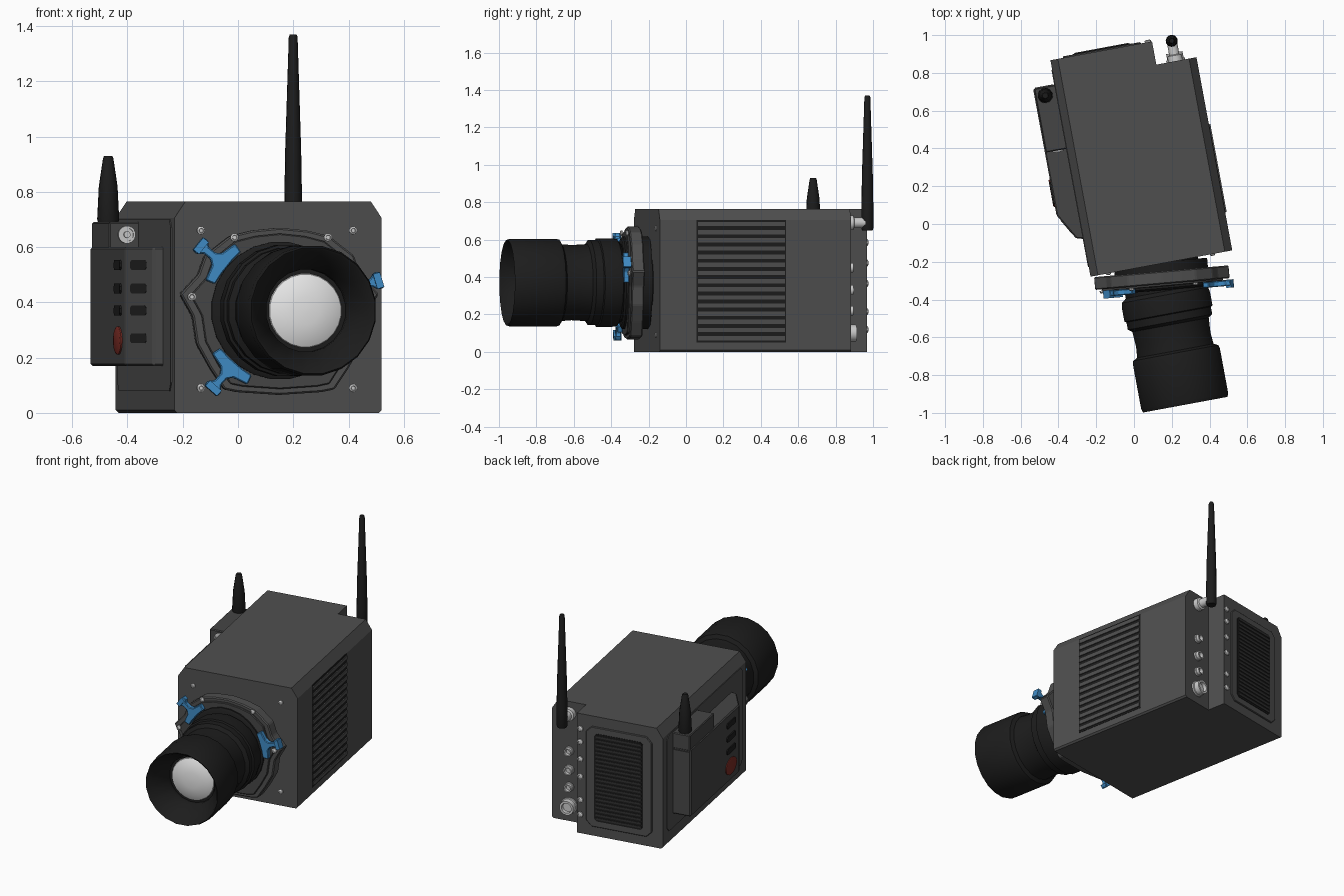
import bpy, bmesh, math
from mathutils import Matrix, Vector

if "Cube" in bpy.data.objects:
    bpy.data.objects.remove(bpy.data.objects["Cube"])


def material(name, *rgb):
    m = bpy.data.materials.new(name)
    m.use_nodes = True
    m.diffuse_color = (*rgb, 1)
    bsdf = m.node_tree.nodes["Principled BSDF"]
    bsdf.inputs["Base Color"].default_value = (*rgb, 1)
    bsdf.inputs["Roughness"].default_value = 0.6
    return m


GREY = material("body grey", .078, .078, .078)
BOX = material("module grey", .06, .06, .06)
SLAT = material("dark slat", .03, .03, .03)
BLACK = material("rubber black", .012, .012, .012)
SILVER = material("silver", .6, .6, .6)
GLASS = material("glass white", .8, .8, .8)
BLUE = material("clamp blue", .05, .26, .56)
RED = material("button red", .2, .025, .018)

# The whole camera is turned a little about the vertical axis
TURN = Matrix.Rotation(math.radians(10.5), 4, "Z")


def facing(angle, x, y, z, base=TURN):
    """Frame whose -y axis points out of a face turned by angle."""
    return base @ Matrix.Translation((x, y, z)) @ Matrix.Rotation(math.radians(angle), 4, "Z")


def finish(name, bm, mat, frame, smooth=False):
    bmesh.ops.recalc_face_normals(bm, faces=bm.faces)
    bm.transform(frame)
    me = bpy.data.meshes.new(name)
    bm.to_mesh(me)
    bm.free()
    me.materials.append(mat)
    ob = bpy.data.objects.new(name, me)
    bpy.context.collection.objects.link(ob)
    if smooth:
        bpy.ops.object.select_all(action="DESELECT")
        ob.select_set(True)
        bpy.context.view_layer.objects.active = ob
        bpy.ops.object.shade_smooth_by_angle(angle=math.radians(35))
    return ob


def prism(name, pts, a, b, mat, axis="y", frame=TURN, bevel=0):
    """Outline extruded along an axis from a to b."""
    place = {"x": lambda p, t: (t, p[0], p[1]),
             "y": lambda p, t: (p[0], t, p[1]),
             "z": lambda p, t: (p[0], p[1], t)}[axis]
    bm = bmesh.new()
    ends = [[bm.verts.new(place(p, t)) for p in pts] for t in (a, b)]
    for ring in ends:
        bm.faces.new(ring)
    for i in range(len(pts)):
        j = (i + 1) % len(pts)
        bm.faces.new((ends[0][i], ends[0][j], ends[1][j], ends[1][i]))
    if bevel:
        bmesh.ops.recalc_face_normals(bm, faces=bm.faces)
        bmesh.ops.bevel(bm, geom=bm.edges[:], offset=bevel, segments=1, affect="EDGES")
    return finish(name, bm, mat, frame)


def rect(w, h, cut=0):
    """Centred rectangle of half sizes w, h with optional cut corners."""
    if not cut:
        return [(-w, -h), (w, -h), (w, h), (-w, h)]
    return [(-w + cut, -h), (w - cut, -h), (w, -h + cut), (w, h - cut),
            (w - cut, h), (-w + cut, h), (-w, h - cut), (-w, -h + cut)]


def lathe(name, profile, mat, frame, n=16, upright=False):
    """Turned part: (radius, distance) pairs along -y, or along z."""
    bm = bmesh.new()
    rings = []
    for r, t in profile:
        ring = []
        for k in range(n):
            a = math.tau * (k + .5) / n
            c, s = r * math.cos(a), r * math.sin(a)
            ring.append(bm.verts.new((c, s, t) if upright else (c, -t, s)))
        rings.append(ring)
    for p, q in zip(rings, rings[1:]):
        for k in range(n):
            bm.faces.new((p[k], p[(k + 1) % n], q[(k + 1) % n], q[k]))
    bm.faces.new(rings[0])
    bm.faces.new(rings[-1])
    return finish(name, bm, mat, frame, smooth=True)


def screw(name, frame, r=.014):
    lathe(name, [(r, -.005), (r, .005), (r * .6, .009), (r * .5, .006)], SILVER, frame, 10)


# Body with chamfered top edges, and a rear block that leaves a corner notch
L, R, H = -.277, .486, .765
left_side = [(L + .04, H), (L, .705), (L, .01), (L + .01, 0)]
prism("body", left_side + [(R - .01, 0), (R, .01), (R, .705), (R - .04, H)], -.232, .808, GREY)
prism("rear_block", left_side + [(.27, 0), (.27, H)], .808, .933, GREY)
prism("left_panel", rect(.53, .31, .03), -.004, .002, GREY, frame=facing(-90, L, .35, .39))

# Side vent
vent = facing(90, R, .21, .378)
prism("side_vent", rect(.242, .328), -.002, .01, BLACK, frame=vent)
rows = 15
for i in range(rows):
    z = -.305 + i * .61 / (rows - 1)
    prism(f"side_slat_{i}", [(q, z + w) for q, w in rect(.236, .0115)], -.008, 0, GREY, frame=vent)

# Rear vent in a raised frame
back = facing(180, 0, .933, .38)
prism("rear_frame", rect(.21, .32, .035), -.008, .01, GREY, frame=back, bevel=.004)
prism("rear_vent", rect(.155, .28, .015), -.011, 0, BLACK, frame=back)
for i in range(22):
    z = -.262 + i * .025
    prism(f"rear_slat_{i}", [(q, z + w) for q, w in rect(.145, .006)], -.015, 0, SLAT, frame=back)

# Rear screws and connectors
for i, z in enumerate((.67, .585, .475, .365, .215, .12)):
    screw(f"rear_screw_{i}", facing(180, .248, .936, z), .018)
for i, (z, r, d) in enumerate(((.45, .025, .03), (.33, .027, .03), (.22, .025, .03), (.10, .045, .045))):
    lathe(f"connector_{i}", [(r * 1.15, -.01), (r * 1.15, .01), (r, .012), (r, d), (r * .7, d), (r * .65, d - .02)],
          SILVER, facing(180, .375, .808, z), 14)
lathe("antenna_socket", [(.04, -.01), (.04, .03), (.028, .035), (.028, .1)], SILVER, facing(180, .373, .808, .69), 12)

# Antennas
lathe("tall_antenna", [(.028, .65), (.032, .66), (.032, .78), (.029, .95), (.016, 1.36), (.012, 1.37)],
      BLACK, facing(0, .373, .917, 0), 12, True)
lathe("short_antenna", [(.034, .68), (.04, .70), (.034, .82), (.019, .92), (.015, .93)],
      BLACK, facing(0, -.338, .754, 0), 12, True)

# Side module with angled front
module = [(-.27, .80), (-.395, .80), (-.395, .12), (-.315, -.02), (-.27, -.03)]
prism("module_lower", module, .17, .60, BOX, "z", bevel=.007)
prism("module_upper", [(-.27, .80), (-.39, .80), (-.39, .457), (-.27, .457)], .59, .69, BOX, "z", bevel=.005)
prism("module_rear_cover", rect(.05, .20), -.005, .01, BOX, frame=facing(180, -.335, .80, .385))
lathe("module_socket", [(.032, -.01), (.032, .008), (.024, .008), (.024, .003), (.012, .003), (.012, .012)],
      SILVER, facing(0, -.325, .457, .645), 16)

# Module buttons
for i, z in enumerate((.535, .45, .37, .27)):
    prism(f"front_button_{i}", rect(.046, .018, .009), -.007, .01, BLACK,
          frame=facing(-60.2, -.352, .056, z))
    if i < 3:
        prism(f"side_button_{i}", rect(.06, .018, .01), -.007, .01, BLACK, frame=facing(-90, -.395, .24, z))
lathe("red_button", [(1, -.01), (1, .005), (.9, .008)], RED,
      facing(-90, -.395, .24, .262) @ Matrix.Diagonal((.075, 1, .052, 1)), 20)

# Lens barrel, hood and glass
lens = facing(0, .093, 0, .37)
lathe("lens_barrel", [(.21, .22), (.21, .38), (.235, .40), (.24, .43), (.24, .50), (.23, .505), (.23, .545),
                      (.208, .56), (.203, .64), (.208, .70), (.232, .712), (.237, .73), (.237, .97), (.23, .99),
                      (.222, .985), (.15, .86), (.15, .83)], BLACK, lens, 20)
lathe("lens_glass", [(.14, .82), (.132, .835), (.10, .85), (.05, .858), (.01, .86)], GLASS, lens, 24)

# Scalloped mount flange, set at a slight angle to the body
mount = facing(5, .148, -.29, .37, Matrix.Identity(4))
half = [(0, .30), (-.10, .29), (-.18, .27), (-.27, .20), (-.295, .13), (-.36, .06),
        (-.315, -.02), (-.30, -.12), (-.25, -.21), (-.20, -.285), (-.15, -.295), (0, -.305)]
outline = half + [(-x, z) for x, z in half[-2:0:-1]]
prism("mount_flange", outline, -.028, .04, GREY, frame=mount, bevel=.006)
prism("flange_step", [(x * .9, z * .93) for x, z in outline], -.04, 0, BOX, frame=mount, bevel=.004)
lathe("mount_collar", [(.25, -.09), (.25, .05), (.235, .06)], BLACK, mount, 24)

# Flange and body screws
for i, (x, z) in enumerate(((-.165, .275), (.175, .275), (-.32, .06), (.32, .06))):
    screw(f"flange_screw_{i}", mount @ Matrix.Translation((x, -.04, z - .01)), .015)
for i, (x, z) in enumerate(((-.18, .66), (.38, .66), (.38, .09), (-.18, .09))):
    screw(f"body_screw_{i}", facing(0, x, -.232, z))

# Three forked clamps around the mount
arm = [(.385, .03), (.365, .032), (.345, .014), (.315, .014), (.295, .03), (.28, .085), (.245, .075), (.25, .03)]
fork = arm + [(x, -z) for x, z in reversed(arm)]
for name, angle in (("upper_right", 141), ("lower_right", 229), ("left", 17)):
    spin = Matrix.Rotation(math.radians(-angle), 4, "Y")
    prism(f"{name}_clamp", fork, -.068, -.038, BLUE, frame=mount @ spin, bevel=.004)
    prism(f"{name}_clamp_tip", [(x + .372, z) for x, z in rect(.013, .028)], -.078, -.035, BLUE, frame=mount @ spin)
